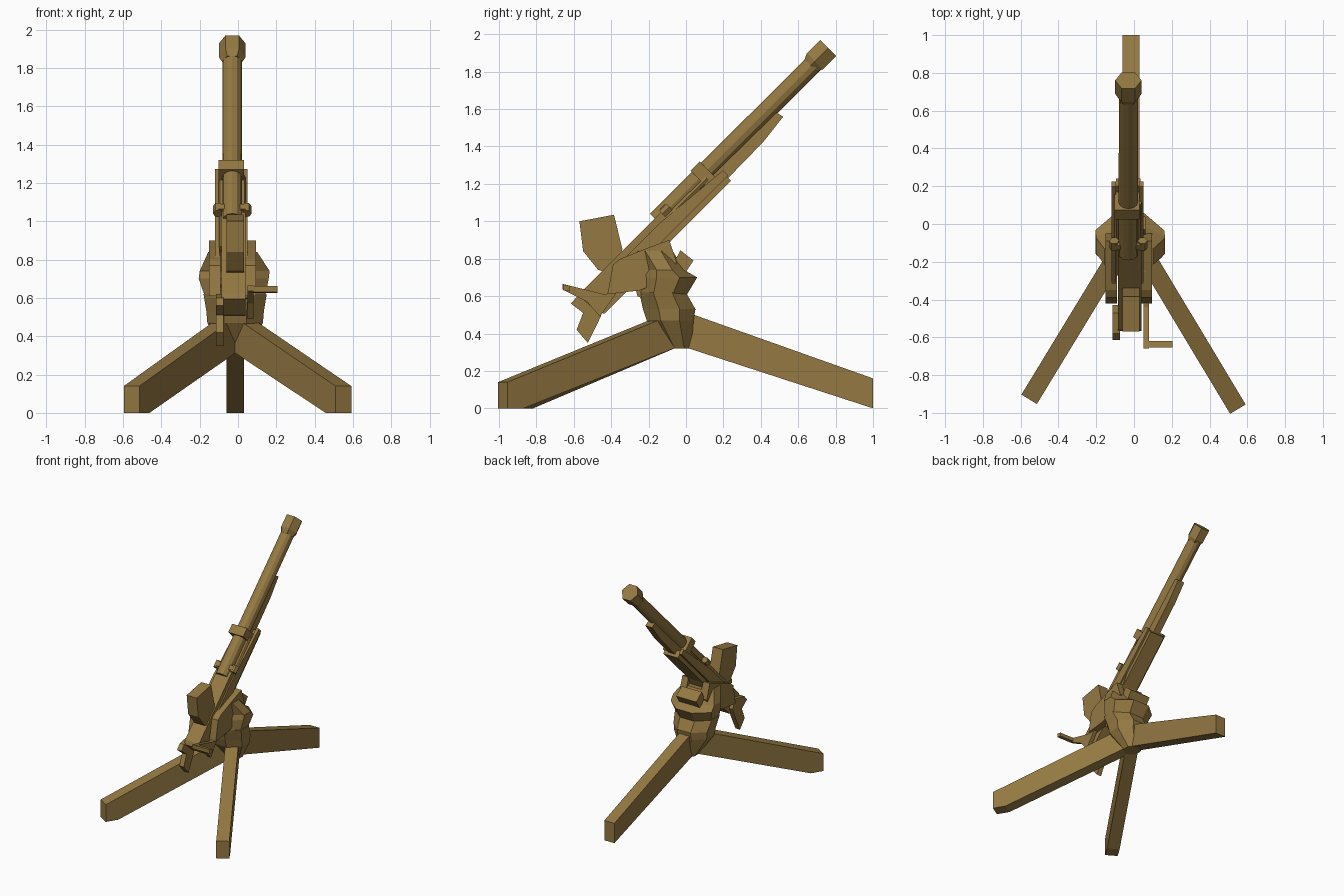
import bpy, math
from mathutils import Matrix, Vector

if "Cube" in bpy.data.objects:
    bpy.data.objects.remove(bpy.data.objects["Cube"])

mat = bpy.data.materials.new("olive_brown")
mat.diffuse_color = (0.30, 0.19, 0.055, 1)
mat.use_nodes = True
mat.node_tree.nodes["Principled BSDF"].inputs["Base Color"].default_value = mat.diffuse_color
TILT = Matrix.Rotation(math.radians(45), 4, 'X')   # gun frame: y along the barrel, z across it
CX = -0.03                                         # gun centre line


def loft(name, rings, m=None):
    """Skin between closed rings that have equal point counts, capped at both ends."""
    n = len(rings[0])
    verts = [Vector(p) for r in rings for p in r]
    if m:
        verts = [m @ v for v in verts]
    faces = [tuple(range(n)), tuple(range(len(verts) - n, len(verts)))]
    for k in range(len(rings) - 1):
        for i in range(n):
            j = (i + 1) % n
            faces.append((k*n + i, k*n + j, (k+1)*n + j, (k+1)*n + i))
    me = bpy.data.meshes.new(name)
    me.from_pydata([tuple(v) for v in verts], [], faces)
    import bmesh
    bm = bmesh.new()
    bm.from_mesh(me)
    bmesh.ops.recalc_face_normals(bm, faces=bm.faces)
    bm.to_mesh(me)
    bm.free()
    me.materials.append(mat)
    ob = bpy.data.objects.new(name, me)
    bpy.context.collection.objects.link(ob)
    return ob


def prism(name, pts, x0, x1, m=None):
    """Side profile (y, z) pushed from x0 to x1."""
    return loft(name, [[(x, y, z) for y, z in pts] for x in (x0, x1)], m)


def box(name, x0, x1, s0, s1, t0, t1):
    """Box in the tilted gun frame."""
    return prism(name, [(s0, t0), (s1, t0), (s1, t1), (s0, t1)], x0, x1, TILT)


def tube(name, x, t, stations, sides, turn=0.0):
    """Round part along the gun axis; stations are (s, radius)."""
    rings = [[(x + r*math.cos(turn + 2*math.pi*i/sides), s,
               t + r*math.sin(turn + 2*math.pi*i/sides)) for i in range(sides)]
             for s, r in stations]
    return loft(name, rings, TILT)


# Tripod legs
def leg(name, hub, end, profile, half):
    d = Vector((end[0] - hub[0], end[1] - hub[1], 0))
    ang = math.atan2(d.y, d.x) - math.pi/2
    m = Matrix.Translation((hub[0], hub[1], 0)) @ Matrix.Rotation(ang, 4, 'Z')
    prism(name, profile, -half, half, m)


leg("front_leg", (-0.015, 0), (-0.015, 1),
    [(0, 0.325), (1, 0), (1, 0.16), (0, 0.515)], 0.045)
for name, end in (("rear_left_leg", (-0.555, -0.928)), ("rear_right_leg", (0.55, -0.98))):
    L = math.hypot(end[0] + 0.015, end[1] + 0.04)
    leg(name, (-0.015, -0.04), end,
        [(0.0, 0.34), (L - 0.1, 0), (L, 0), (L, 0.14), (0.1, 0.49), (0.0, 0.50)], 0.048)


# Pedestal: chamfered sections that widen upward
def section(z, x0, x1, y0, y1, c=0.3):
    a, b = (x1 - x0)*c, (y1 - y0)*c
    return [(x0 + a, y0, z), (x1 - a, y0, z), (x1, y0 + b, z), (x1, y1 - b, z),
            (x1 - a, y1, z), (x0 + a, y1, z), (x0, y1 - b, z), (x0, y0 + b, z)]


loft("pedestal", [section(0.32, -0.07, 0.05, -0.10, 0.03),
                  section(0.47, -0.16, 0.13, -0.21, 0.04),
                  section(0.53, -0.165, 0.135, -0.23, 0.05),
                  section(0.62, -0.18, 0.15, -0.25, 0.0)])
loft("turntable", [section(0.60, -0.17, 0.14, -0.25, 0.0),
                   section(0.70, -0.205, 0.16, -0.25, 0.06),
                   section(0.74, -0.20, 0.165, -0.22, -0.01),
                   section(0.84, -0.155, 0.10, -0.28, -0.07)])

# Yoke cheeks either side of the receiver
cheek = [(-0.39, 0.77), (-0.35, 0.80), (-0.2, 0.86), (-0.09, 0.9), (-0.05, 0.78),
         (-0.10, 0.69), (-0.25, 0.63), (-0.42, 0.61)]
for name, x0, x1 in (("left_cheek", -0.15, -0.09), ("right_cheek", 0.04, 0.095)):
    prism(name, cheek, x0, x1)
# Elevation housing at the front of the yoke
prism("elevation_housing", [(-0.08, 0.75), (-0.02, 0.70), (0.04, 0.79), (-0.03, 0.845)],
      -0.12, 0.06)
# Sight bracket tab behind the pedestal
prism("rear_bracket", [(-0.26, 0.60), (-0.21, 0.58), (-0.2, 0.68), (-0.27, 0.64)], -0.1, 0.06)

# Barrel and muzzle brake
tube("barrel", CX, 0.82, [(0.6, 0.052), (1.79, 0.05)], 12)
tube("muzzle_brake", CX, 0.825, [(1.765, 0.052), (1.80, 0.07), (1.90, 0.07)], 6)
# Recoil rod under the barrel
prism("recoil_rod", [(0.95, 0.71), (1.30, 0.715), (1.47, 0.735), (1.46, 0.775), (0.95, 0.78)],
      CX - 0.03, CX + 0.03, TILT)
# Cradle with side rails
box("cradle", -0.095, 0.035, 0.45, 1.03, 0.69, 0.745)
for name, x in (("left_rail", -0.108), ("right_rail", 0.038)):
    prism(name, [(0.35, 0.72), (1.04, 0.72), (1.04, 0.76), (0.60, 0.80), (0.35, 0.80)],
          x - 0.012, x + 0.012, TILT)
for name, x in (("left_recuperator", -0.085), ("right_recuperator", 0.025)):
    tube(name, x, 0.79, [(0.42, 0.02), (0.95, 0.016)], 6)
# Barrel clamps
box("front_clamp", -0.103, 0.03, 0.915, 0.985, 0.74, 0.882)
box("rear_clamp", -0.105, 0.04, 0.655, 0.69, 0.74, 0.85)
for name, x in (("left_clamp_knob", -0.105), ("right_clamp_knob", 0.045)):
    tube(name, x, 0.825, [(0.645, 0.026), (0.70, 0.026)], 6)

# Receiver
prism("receiver", [(0.03, 0.70), (0.05, 0.665), (0.5, 0.665), (0.66, 0.72), (0.66, 0.835),
                   (0.05, 0.835), (0.02, 0.82)], -0.085, 0.04, TILT)
# Ammunition magazine
prism("magazine", [(-0.57, 1.0), (-0.385, 1.035), (-0.34, 0.85), (-0.40, 0.72),
                   (-0.47, 0.74), (-0.55, 0.84)], -0.06, 0.03)
# Shoulder grip on the left
prism("grip", [(-0.615, 0.56), (-0.55, 0.51), (-0.585, 0.42), (-0.525, 0.35),
               (-0.47, 0.46), (-0.43, 0.55), (-0.47, 0.62), (-0.58, 0.6)], -0.115, -0.075)
# Crank arm and handle on the right
prism("crank_arm", [(-0.66, 0.635), (-0.66, 0.665), (-0.44, 0.61), (-0.37, 0.62),
                    (-0.46, 0.49), (-0.53, 0.57)], 0.05, 0.08)
prism("crank_handle", [(-0.655, 0.63), (-0.62, 0.625), (-0.62, 0.655), (-0.655, 0.662)],
      0.065, 0.205)
